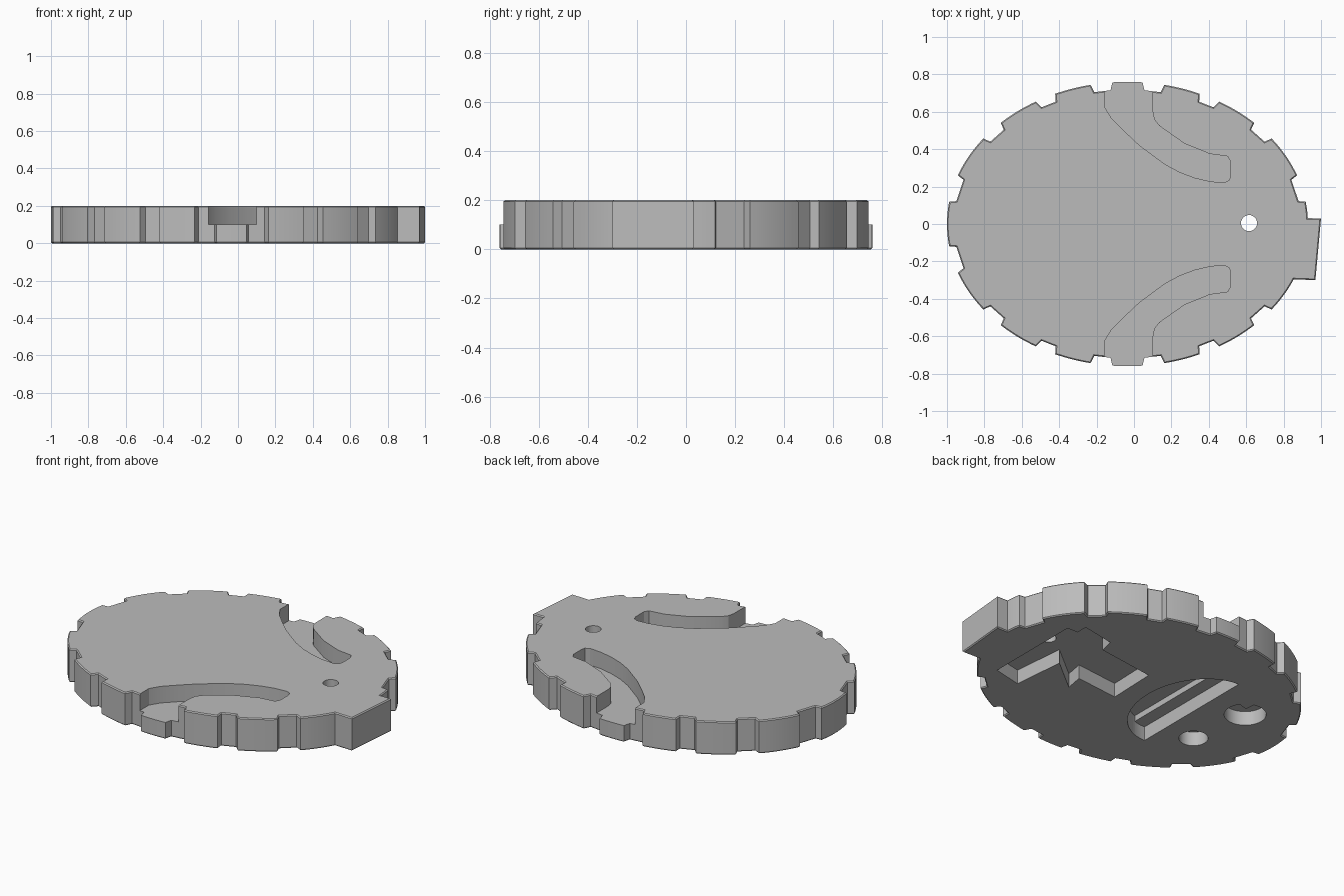
import bpy, bmesh
from math import sin, cos, radians

cube = bpy.data.objects.get("Cube")
if cube:
    bpy.data.objects.remove(cube, do_unlink=True)

grey = bpy.data.materials.new("light_grey")
grey.use_nodes = True
colour = (0.5, 0.5, 0.5, 1)
grey.diffuse_color = colour
grey.node_tree.nodes["Principled BSDF"].inputs["Base Color"].default_value = colour


def prism(name, points, z0, z1, bevel=0):
    """Extrude a flat outline from z0 to z1."""
    bm = bmesh.new()
    base = bm.faces.new([bm.verts.new((x, y, z0)) for x, y in points])
    top = bmesh.ops.extrude_face_region(bm, geom=[base])["geom"]
    bmesh.ops.translate(bm, vec=(0, 0, z1 - z0),
                        verts=[v for v in top if isinstance(v, bmesh.types.BMVert)])
    bmesh.ops.recalc_face_normals(bm, faces=bm.faces)
    if bevel:
        rims = [e for e in bm.edges if abs(e.verts[0].co.z - e.verts[1].co.z) < 1e-5]
        bmesh.ops.bevel(bm, geom=rims, offset=bevel, segments=1, affect="EDGES")
    mesh = bpy.data.meshes.new(name)
    bm.to_mesh(mesh)
    bm.free()
    mesh.materials.append(grey)
    obj = bpy.data.objects.new(name, mesh)
    bpy.context.collection.objects.link(obj)
    return obj


def arc(cx, cy, rx, ry, start, end, steps):
    angles = [radians(start + (end - start) * i / steps) for i in range(steps + 1)]
    return [(cx + rx * cos(a), cy + ry * sin(a)) for a in angles]


def boolean(target, tool, operation):
    mod = target.modifiers.new(tool.name, "BOOLEAN")
    mod.operation = operation
    mod.solver = "EXACT"
    mod.object = tool
    tool.hide_render = True
    with bpy.context.temp_override(object=target, active_object=target,
                                   selected_objects=[target]):
        bpy.ops.object.modifier_apply(modifier=mod.name)
    bpy.data.objects.remove(tool, do_unlink=True)


# Oval disc with a notched rim: tooth angles for a quarter, then mirrored
CX, RX, RY, H = -0.035, 0.965, 0.76, 0.2
quarter = [(20, 37), (45.4, 59.5), (66.4, 78.2)]
half = quarter + [(85.2, 94.8)] + [(180 - b, 180 - a) for a, b in reversed(quarter)]
teeth = [(-9, 9)] + half + [(171, 189)] + [(a + 180, b + 180) for a, b in half]
rim = []
for a, b in teeth:
    rim += arc(CX, 0, RX * 0.962, RY * 0.945, a - 0.8, a - 0.8, 1)[:1]
    rim += arc(CX, 0, RX, RY, a, b, 8)
    rim += arc(CX, 0, RX * 0.962, RY * 0.945, b + 0.8, b + 0.8, 1)[:1]
disc = prism("oval_token", rim, 0, H, 0.006)

# Square tab on the side
tab = prism("side_tab", [(0.7, 0.035), (1, 0.03), (0.97, -0.3), (0.7, -0.29)], 0, H, 0.006)
boolean(disc, tab, "UNION")

# Curved channels on the upper face, mirrored front to back
channel = [(-0.157, 0.9), (-0.157, 0.625), (-0.12, 0.565), (-0.05, 0.495), (0.03, 0.42),
           (0.165, 0.32), (0.245, 0.277), (0.325, 0.247), (0.41, 0.227), (0.485, 0.222),
           (0.51, 0.235), (0.516, 0.26), (0.516, 0.335), (0.5, 0.362), (0.405, 0.375),
           (0.27, 0.43), (0.135, 0.525), (0.108, 0.56), (0.1, 0.6), (0.1, 0.9)]
for side in (1, -1):
    cut = prism("channel_cutter", [(x, y * side) for x, y in channel], 0.1, 0.3)
    boolean(disc, cut, "DIFFERENCE")

# Recesses on the underside: a T, a half-moon with a deeper step, two dots
tee = [(0.7, -0.33), (0.52, -0.37), (0.49, -0.05), (0.28, -0.22), (0.3, -0.11),
       (0.02, -0.14), (0.03, 0.16), (0.4, 0.21), (0.42, 0.3), (0.63, 0.34),
       (0.63, 0.27), (0.7, 0.27)]
boolean(disc, prism("tee_cutter", tee, -0.1, 0.085), "DIFFERENCE")
moon = arc(-0.41, 0, 0.31, 0.4, -90, 90, 32)
boolean(disc, prism("moon_cutter", moon, -0.1, 0.085), "DIFFERENCE")
step = arc(-0.41, 0, 0.31, 0.4, -75, 75, 32)
boolean(disc, prism("moon_step_cutter", step, -0.1, 0.12), "DIFFERENCE")
small_dot = arc(-0.6, -0.21, 0.08, 0.08, 0, 350, 35)
boolean(disc, prism("small_dot_cutter", small_dot, -0.1, 0.085), "DIFFERENCE")
big_dot = arc(-0.65, 0.17, 0.115, 0.115, 75, 395, 36) + [(-0.615, 0.22)]
boolean(disc, prism("big_dot_cutter", big_dot, -0.1, 0.085), "DIFFERENCE")

# Hole right through
hole = arc(0.615, 0.005, 0.043, 0.043, 0, 345, 23)
boolean(disc, prism("hole_cutter", hole, -0.1, 0.3), "DIFFERENCE")

# Smooth walls, sharp rims
bpy.ops.object.select_all(action="DESELECT")
disc.select_set(True)
bpy.context.view_layer.objects.active = disc
bpy.ops.object.shade_smooth_by_angle(angle=radians(25))
